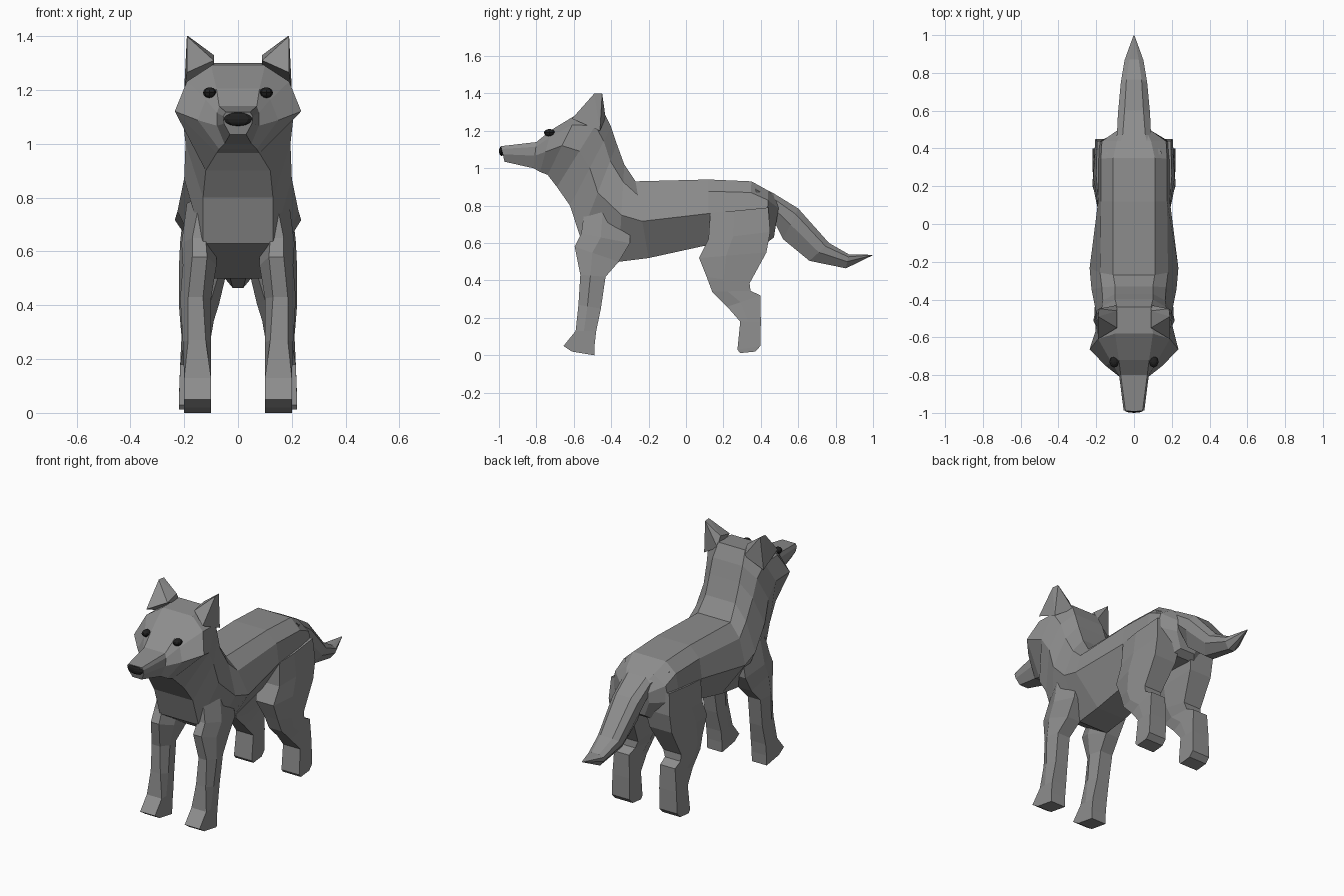
import bpy, bmesh
from mathutils import Vector, Matrix


def colour(name, v):
    m = bpy.data.materials.new(name)
    m.diffuse_color = (v, v, v, 1)
    return m


FUR = colour("grey fur", 0.27)
DARK = colour("near black", 0.015)


def finish(bm, name, mat):
    bmesh.ops.recalc_face_normals(bm, faces=bm.faces)
    me = bpy.data.meshes.new(name)
    bm.to_mesh(me)
    bm.free()
    me.materials.append(mat)
    ob = bpy.data.objects.new(name, me)
    bpy.context.collection.objects.link(ob)
    return ob


def loft(name, rings, mat=FUR):
    """Skin a list of equal point rings and cap both ends."""
    bm = bmesh.new()
    vs = [[bm.verts.new(p) for p in r] for r in rings]
    n = len(vs[0])
    for a, b in zip(vs, vs[1:]):
        for i in range(n):
            j = (i + 1) % n
            bm.faces.new((a[i], a[j], b[j], b[i]))
    bm.faces.new(vs[0])
    bm.faces.new(vs[-1])
    return finish(bm, name, mat)


def body_ring(yt, zt, yb, zb, *widths):
    """Symmetric octagon from a top point, a bottom point and half widths."""
    half = []
    for t, w in zip((0, 0.18, 0.52, 1), widths):
        half.append((w, yt + (yb - yt) * t, zt + (zb - zt) * t))
    return half + [(-x, y, z) for x, y, z in reversed(half)]


def leg_ring(s, yf, zf, yb, zb, xin, xout, c):
    """Hexagon with a front strip narrowed by c, on side s."""
    ym, zm = yf * 0.6 + yb * 0.4, zf * 0.6 + zb * 0.4
    d = c * 0.5
    pts = [(xin + c, yf, zf), (xout - c, yf, zf), (xout, ym, zm),
           (xout - d, yb, zb), (xin + d, yb, zb), (xin, ym, zm)]
    return [(s * x, y, z) for x, y, z in pts]


def hull(name, pts):
    bm = bmesh.new()
    for p in pts:
        bm.verts.new(p)
    bmesh.ops.convex_hull(bm, input=bm.verts)
    return finish(bm, name, FUR)


def bead(name, loc, scale):
    bm = bmesh.new()
    m = Matrix.Translation(loc) @ Matrix.Diagonal((*scale, 1))
    bmesh.ops.create_uvsphere(bm, u_segments=8, v_segments=6, radius=1, matrix=m)
    return finish(bm, name, DARK)


# Torso from rump to the base of the neck, then neck, head and snout
TORSO = [
    (0.50, 0.82, 0.47, 0.63, 0.06, 0.09, 0.09, 0.05),
    (0.44, 0.88, 0.43, 0.60, 0.09, 0.17, 0.19, 0.08),
    (0.35, 0.93, 0.33, 0.60, 0.11, 0.175, 0.19, 0.09),
    (0.12, 0.94, 0.12, 0.59, 0.11, 0.175, 0.19, 0.09),
    (-0.27, 0.93, -0.20, 0.52, 0.11, 0.18, 0.235, 0.10),
    (-0.33, 1.02, -0.36, 0.50, 0.10, 0.17, 0.225, 0.10),
    (-0.37, 1.13, -0.565, 0.63, 0.10, 0.165, 0.20, 0.13),
]
HEAD = [
    (-0.40, 1.22, -0.62, 0.80, 0.10, 0.17, 0.195, 0.13),
    (-0.44, 1.30, -0.69, 0.90, 0.09, 0.19, 0.205, 0.12),
    (-0.58, 1.29, -0.74, 0.965, 0.10, 0.19, 0.235, 0.08),
    (-0.72, 1.205, -0.78, 0.98, 0.08, 0.12, 0.15, 0.07),
    (-0.80, 1.14, -0.815, 1.00, 0.07, 0.078, 0.078, 0.05),
    (-0.99, 1.118, -0.97, 1.035, 0.045, 0.055, 0.052, 0.03),
]
loft("body_and_head", [body_ring(*r) for r in TORSO + HEAD])

# Tail sweeping down and flicking up at the tip
TAIL = [
    (0.36, 0.92, 0.42, 0.74, 0.09, 0.15, 0.14, 0.05),
    (0.47, 0.865, 0.48, 0.70, 0.06, 0.09, 0.09, 0.04),
    (0.60, 0.785, 0.52, 0.62, 0.05, 0.085, 0.085, 0.04),
    (0.765, 0.60, 0.66, 0.505, 0.04, 0.07, 0.07, 0.03),
    (0.87, 0.54, 0.855, 0.465, 0.025, 0.05, 0.05, 0.02),
    (0.998, 0.537, 0.995, 0.533, 0.001, 0.003, 0.003, 0.001),
]
loft("tail", [body_ring(*r) for r in TAIL])

# Leg profiles from sole to shoulder or hip
FRONT_LEG = [
    (-0.61, 0.02, -0.49, 0.0, 0.10, 0.20, 0),
    (-0.655, 0.05, -0.488, 0.06, 0.10, 0.20, 0),
    (-0.59, 0.13, -0.48, 0.13, 0.10, 0.20, 0),
    (-0.575, 0.27, -0.455, 0.25, 0.10, 0.205, 0.02),
    (-0.565, 0.43, -0.43, 0.42, 0.10, 0.215, 0.03),
    (-0.595, 0.58, -0.36, 0.50, 0.08, 0.205, 0.035),
    (-0.56, 0.65, -0.30, 0.60, 0.08, 0.21, 0.04),
    (-0.54, 0.80, -0.30, 0.75, 0.06, 0.19, 0.05),
]
HIND_LEG = [
    (0.29, 0.012, 0.37, 0.02, 0.10, 0.22, 0),
    (0.275, 0.03, 0.398, 0.05, 0.10, 0.22, 0),
    (0.29, 0.18, 0.40, 0.18, 0.10, 0.215, 0),
    (0.22, 0.26, 0.398, 0.32, 0.10, 0.21, 0.01),
    (0.14, 0.34, 0.345, 0.345, 0.09, 0.215, 0.02),
    (0.11, 0.42, 0.34, 0.385, 0.07, 0.22, 0.03),
    (0.07, 0.52, 0.43, 0.55, 0.04, 0.22, 0.03),
    (0.12, 0.62, 0.45, 0.66, 0.03, 0.215, 0.02),
    (0.13, 0.76, 0.44, 0.79, 0.05, 0.20, 0.01),
]

for s, side in ((1, "left"), (-1, "right")):
    loft("front_leg_" + side, [leg_ring(s, *r) for r in FRONT_LEG])
    loft("hind_leg_" + side, [leg_ring(s, *r) for r in HIND_LEG])
    # Pointed ear
    hull("ear_" + side, [(s * x, y, z) for x, y, z in (
        (0.09, -0.55, 1.31), (0.19, -0.61, 1.265), (0.20, -0.46, 1.20),
        (0.09, -0.43, 1.27), (0.09, -0.46, 1.33),
        (0.19, -0.49, 1.40), (0.185, -0.448, 1.40))])
    # Eye
    bead("eye_" + side, (s * 0.105, -0.73, 1.19), (0.025, 0.03, 0.02))

# Nose pad
bead("nose", (0, -0.986, 1.092), (0.053, 0.014, 0.026))
